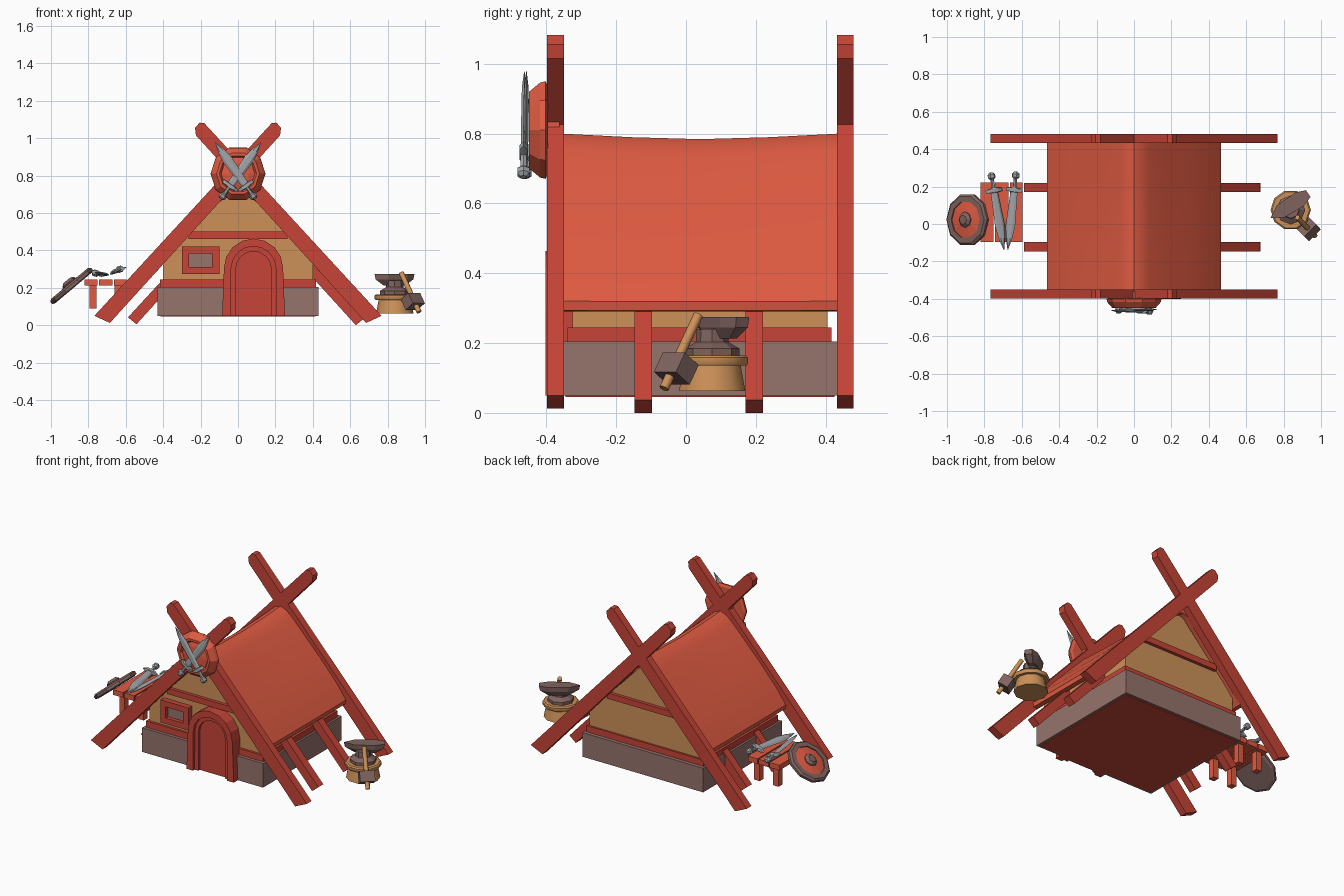
import bpy, bmesh, math
from mathutils import Vector, Matrix

if "Cube" in bpy.data.objects:
    bpy.data.objects.remove(bpy.data.objects["Cube"])


def material(name, r, g, b):
    lin = [((c / 255 + 0.055) / 1.055) ** 2.4 for c in (r, g, b)]
    m = bpy.data.materials.new(name)
    m.diffuse_color = (*lin, 1)
    m.use_nodes = True
    m.node_tree.nodes["Principled BSDF"].inputs["Base Color"].default_value = m.diffuse_color
    return m


ROOF = material("orange red", 224, 91, 66)
BEAM = material("dark red", 198, 68, 55)
TAN = material("tan wood", 205, 145, 88)
STONE = material("mauve stone", 150, 115, 108)
IRON = material("dark iron", 128, 100, 95)
STEEL = material("steel grey", 162, 165, 168)


def loft(name, rings, mat, matrix=None, smooth=None):
    """Skin a list of closed rings (same point count) and cap both ends."""
    bm = bmesh.new()
    vs = [[bm.verts.new(p) for p in ring] for ring in rings]
    n = len(rings[0])
    for a, b in zip(vs, vs[1:]):
        for i in range(n):
            j = (i + 1) % n
            bm.faces.new((a[i], a[j], b[j], b[i]))
    bm.faces.new(vs[0][::-1])
    bm.faces.new(vs[-1])
    if matrix:
        bm.transform(matrix)
    bmesh.ops.recalc_face_normals(bm, faces=bm.faces)
    me = bpy.data.meshes.new(name)
    bm.to_mesh(me)
    bm.free()
    me.materials.append(mat)
    ob = bpy.data.objects.new(name, me)
    bpy.context.collection.objects.link(ob)
    if smooth:
        bpy.ops.object.select_all(action='DESELECT')
        ob.select_set(True)
        bpy.context.view_layer.objects.active = ob
        bpy.ops.object.shade_smooth_by_angle(angle=math.radians(smooth))
    return ob


def prism(name, pts, y0, y1, mat):
    """Extrude an x-z outline along y."""
    return loft(name, [[(x, y, z) for x, z in pts] for y in (y0, y1)], mat)


def box(name, x0, x1, y0, y1, z0, z1, mat):
    return prism(name, [(x0, z0), (x1, z0), (x1, z1), (x0, z1)], y0, y1, mat)


def lathe(name, profile, sides, mat, matrix, smooth=None):
    """Profile rows are (radius, height) or (width, depth, height)."""
    rings = []
    for row in profile:
        a, b, h = row if len(row) == 3 else (row[0], row[0], row[1])
        rings.append([(a * math.cos(2 * math.pi * i / sides),
                       b * math.sin(2 * math.pi * i / sides), h) for i in range(sides)])
    return loft(name, rings, mat, matrix, smooth)


def frame(origin, zdir, ydir):
    z = Vector(zdir).normalized()
    x = Vector(ydir).cross(z).normalized()
    y = z.cross(x)
    m = Matrix((x, y, z)).transposed().to_4x4()
    m.translation = origin
    return m


def flip(pts):
    return [(-x, z) for x, z in pts]


# stone footing, floor, walls and sill
box("stone_base", -0.43, 0.43, -0.36, 0.44, 0.05, 0.205, STONE)
box("floor_plate", -0.415, 0.415, -0.345, 0.425, 0.046, 0.06, BEAM)
box("sill_beam", -0.417, 0.417, -0.34, 0.417, 0.2, 0.245, BEAM)
prism("plaster_walls", [(-0.402, 0.2), (0.402, 0.2), (0.402, 0.34), (0, 0.76), (-0.402, 0.34)],
      -0.325, 0.405, TAN)
for label, y0, y1 in (("front", -0.345, -0.31), ("back", 0.39, 0.425)):
    box(label + "_gable_tie", -0.265, 0.265, y0, y1, 0.462, 0.5, BEAM)

# sagging rounded roof shell
outer = [(0.43, 0.29), (0.46, 0.293), (0.465, 0.32), (0.4, 0.41), (0.28, 0.545),
         (0.16, 0.67), (0.08, 0.752), (0.04, 0.785), (0, 0.8)]
inner = [(0, 0.74), (0.05, 0.72), (0.25, 0.51), (0.4, 0.335)]
section = outer + flip(outer[-2::-1]) + flip(inner[::-1]) + inner[1:]
rings = []
for k in range(5):
    t = k / 2 - 1
    rings.append([(x, 0.04 + 0.4 * t, z - 0.016 * (1 - abs(t) ** 1.5) * (z - 0.29) / 0.51)
                  for x, z in section])
loft("roof", rings, ROOF, smooth=40)

# crossed gable beams
rafter = [(-0.768, 0.05), (-0.685, 0.012), (0.225, 1.015), (0.23, 1.055),
          (0.205, 1.083), (0.18, 1.08)]
for label, y0, y1 in (("front", -0.398, -0.35), ("back", 0.432, 0.48)):
    prism(label + "_beam_left", rafter, y0, y1, BEAM)
    prism(label + "_beam_right", flip(rafter), y0, y1, BEAM)

# short side braces under the eaves
left = [(-0.588, 0.042), (-0.543, 0.005), (-0.29, 0.283), (-0.33, 0.323)]
right = [(0.675, 0.037), (0.63, 0.0), (0.36, 0.297), (0.4, 0.335)]
for y in (-0.147, 0.17):
    prism("left_brace", left, y, y + 0.05, BEAM)
    prism("right_brace", right, y, y + 0.05, BEAM)


# arched door
def arch(foot, half, top, n=8):
    spring = top - half
    arc = [(0.083 + half * math.cos(math.pi * i / n), spring + half * math.sin(math.pi * i / n))
           for i in range(n + 1)]
    return [(0.083 + foot, 0.05)] + arc + [(0.083 - foot, 0.05)]


prism("door_outer_frame", arch(0.168, 0.158, 0.463) + arch(0.122, 0.12, 0.422)[::-1],
      -0.402, -0.32, BEAM)
prism("door_inner_frame", arch(0.125, 0.123, 0.425) + arch(0.095, 0.095, 0.395)[::-1],
      -0.385, -0.32, BEAM)
prism("door_panel", arch(0.097, 0.097, 0.397), -0.37, -0.32, BEAM)

# window
for x0, x1, z0, z1 in ((-0.3, -0.1, 0.383, 0.42), (-0.3, -0.1, 0.275, 0.312),
                       (-0.3, -0.262, 0.312, 0.383), (-0.138, -0.1, 0.312, 0.383)):
    box("window_frame", x0, x1, -0.36, -0.32, z0, z1, BEAM)
box("window_pane", -0.265, -0.135, -0.335, -0.32, 0.31, 0.385, STONE)

# shield on the gable
box("shield_mount", -0.06, 0.06, -0.41, -0.362, 0.765, 0.89, ROOF)
lathe("gable_shield", [(0.13, 0.395), (0.147, 0.402), (0.143, 0.418), (0.115, 0.45),
                       (0.1, 0.45), (0.09, 0.435), (0.06, 0.443), (0.01, 0.446)],
      10, ROOF, frame((0, 0, 0.81), (0, -1, 0), (0, 0, 1)))


# swords: one loft from pommel to tip
def sword(name, start, tip, normal):
    d = Vector(tip) - Vector(start)
    k = d.length / 0.365
    prof = [(.01, .01, 0), (.021, .02, .01), (.021, .02, .025), (.01, .01, .034),
            (.01, .01, .072), (.046, .014, .077), (.046, .014, .093), (.02, .008, .095),
            (.027, .009, .25), (.018, .007, .31), (.001, .001, .365)]
    lathe(name, [(w, t, h * k) for w, t, h in prof], 6, STEEL, frame(start, d, normal))


for s, y in ((1, -0.46), (-1, -0.466)):
    sword("gable_sword", (-0.092 * s, y, 0.675), (0.122 * s, y + 0.003, 0.977), (0, -1, 0))
sword("table_sword_left", (-0.765, 0.275, 0.278), (-0.695, -0.14, 0.272), (0.3, 0, 1))
sword("table_sword_right", (-0.63, 0.28, 0.3), (-0.675, -0.14, 0.275), (-0.35, 0, 1))

# side table
for x0, x1 in ((-0.82, -0.75), (-0.742, -0.672), (-0.664, -0.595)):
    box("table_plank", x0, x1, -0.097, 0.222, 0.212, 0.245, ROOF)
for x in (-0.795, -0.66):
    for y in (-0.07, 0.155):
        box("table_leg", x, x + 0.038, y, y + 0.04, 0.09, 0.215, ROOF)

# round shield leaning on the table
lean = frame((-0.888, 0.023, 0.208), (-0.643, 0, 0.766), (0, 1, 0))
lathe("leaning_shield_rim", [(0.125, -0.012), (0.142, -0.006), (0.142, 0.01), (0.13, 0.02),
                             (0.1, 0.02), (0.098, 0.008)], 10, IRON, lean)
lathe("leaning_shield_face", [(0.1, 0.005), (0.1, 0.014), (0.045, 0.022)], 10, ROOF, lean)
lathe("leaning_shield_boss", [(0.042, 0.01), (0.042, 0.028), (0.025, 0.042)], 8, IRON, lean)

# stump with iron anvil
stump = Matrix.Translation((0.838, 0.075, 0))
lathe("stump", [(0.1, 0.062), (0.085, 0.14)], 10, TAN, stump, 40)
lathe("stump_top", [(0.104, 0.136), (0.108, 0.142), (0.108, 0.158), (0.1, 0.165)],
      10, TAN, stump, 40)
lathe("anvil_foot", [(0.078, 0.163), (0.078, 0.184), (0.06, 0.195), (0.047, 0.203),
                     (0.045, 0.24)], 8, IRON, stump)
plan = [(-0.125, 0), (-0.06, 0.038), (0.06, 0.042), (0.115, 0.022),
        (0.115, -0.022), (0.06, -0.042), (-0.06, -0.038)]
turn = Matrix.Translation((0.835, 0.1, 0)) @ Matrix.Rotation(math.radians(33), 4, 'Z')
loft("anvil_top", [[(u * k, v * k, z) for u, v in plan]
                   for k, z in ((0.55, 0.213), (0.95, 0.245), (1, 0.274))], IRON, turn)

# hammer propped against the stump
top, foot = Vector((0.873, 0.035, 0.28)), Vector((0.968, -0.063, 0.07))
lathe("hammer_handle", [(0.014, 0), (0.014, (foot - top).length)], 8, TAN,
      frame(top, foot - top, (1, 1, 0)), 50)
h = 0.033
loft("hammer_head", [[(-h, y, -h), (h, y, -h), (h, y, h), (-h, y, h)] for y in (-0.045, 0.045)],
     IRON, frame((0.935, -0.028, 0.127), foot - top, (0.7, 0.7, 0)))
